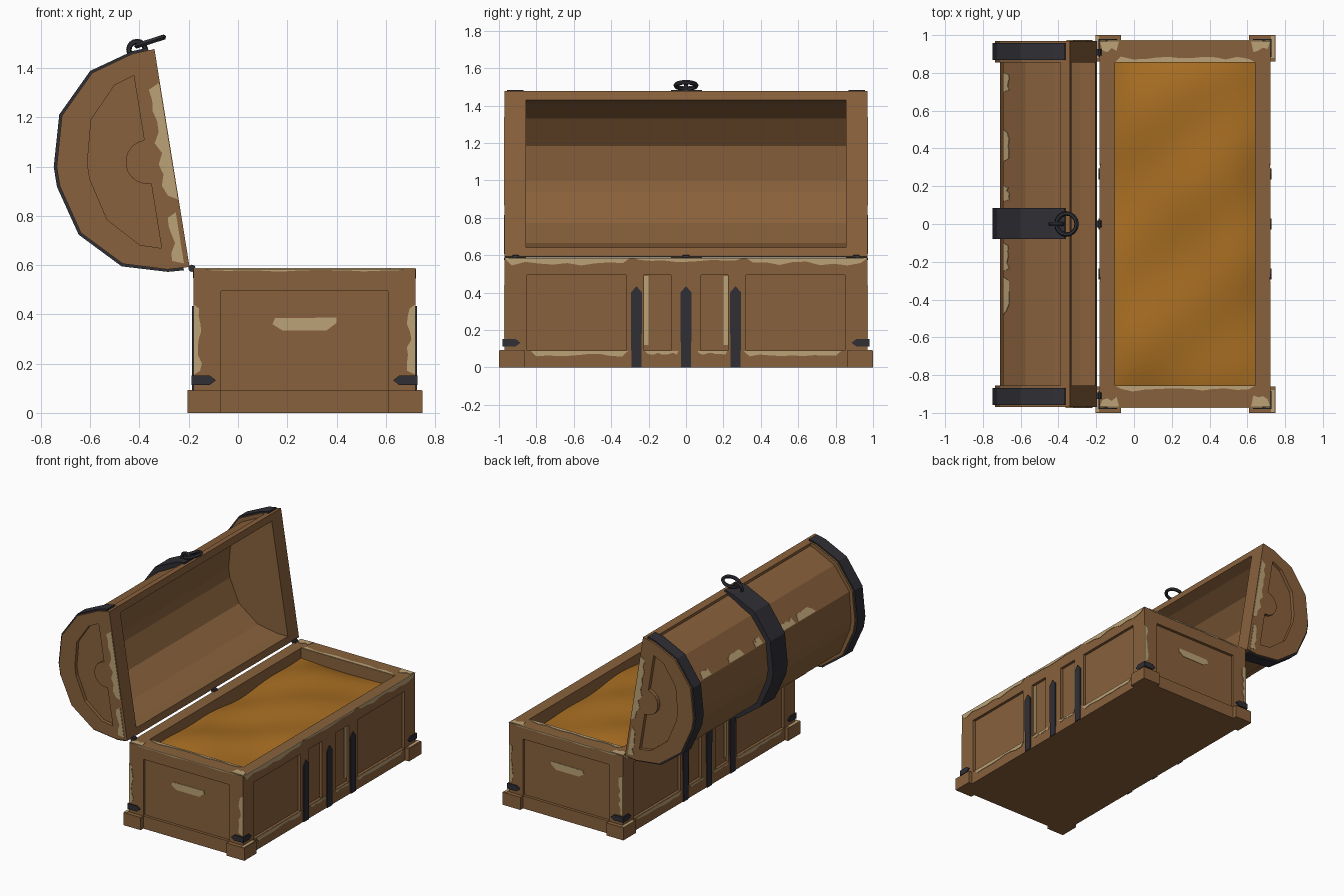
import bpy, bmesh, math, random
from mathutils import Vector

if "Cube" in bpy.data.objects:
    bpy.data.objects.remove(bpy.data.objects["Cube"])
random.seed(4)


def material(name, rgb):
    m = bpy.data.materials.new(name)
    m.diffuse_color = (*rgb, 1)
    m.use_nodes = True
    m.node_tree.nodes["Principled BSDF"].inputs["Base Color"].default_value = m.diffuse_color
    return m


WOOD = material("brown wood", (0.25, 0.12, 0.045))
WORN = material("worn pale wood", (0.50, 0.36, 0.18))
IRON = material("dark iron", (0.028, 0.028, 0.036))
SAND = material("golden sand", (0.39, 0.155, 0.016))


def prisms(name, shapes, mat):
    """Each shape: (loops, d0, d1, mapping); first loop is the outline, others are holes."""
    bm = bmesh.new()
    for loops, d0, d1, mapping in shapes:
        edges, verts = [], []
        for loop in loops:
            vs = [bm.verts.new((a, b, d0)) for a, b in loop]
            edges += [bm.edges.new((vs[i - 1], vs[i])) for i in range(len(vs))]
            verts += vs
        r = bmesh.ops.triangle_fill(bm, use_beauty=True, edges=edges, normal=(0, 0, 1))
        faces = [f for f in r["geom"] if isinstance(f, bmesh.types.BMFace)]
        r = bmesh.ops.extrude_face_region(bm, geom=faces)
        top = [v for v in r["geom"] if isinstance(v, bmesh.types.BMVert)]
        for v in top:
            v.co.z = d1
        for v in verts + top:
            v.co = Vector(mapping(*v.co))
    bmesh.ops.recalc_face_normals(bm, faces=bm.faces[:])
    me = bpy.data.meshes.new(name)
    bm.to_mesh(me)
    bm.free()
    me.materials.append(mat)
    ob = bpy.data.objects.new(name, me)
    bpy.context.collection.objects.link(ob)
    return ob


def rect(a0, a1, b0, b1):
    return [(a0, b0), (a1, b0), (a1, b1), (a0, b1)]


def ragged(a0, a1, b, h, n=9):
    """Worn strip: straight along b, uneven on the side at b + h."""
    pts = [(a0, b)]
    for i in range(n):
        t = (i + 0.5) / n
        pts.append((a0 + (a1 - a0) * t, b + h * random.uniform(0.45, 1.0)))
    return pts + [(a1, b)]


# Mappings from drawing plane (a, b) and depth d into space
CX = 0.27
def side(s): return lambda a, b, d: (CX + s * d, a, b)
def end(s): return lambda a, b, d: (a, s * d, b)
def corner(s, sx): return lambda a, b, d: (CX + sx * (0.45 - b), s * d, a)
def up(a, b, d): return (a, b, d)


U, N = Vector((-0.159, 0.987)), Vector((-0.987, -0.159))
def lid(s=1):
    def f(u, n, d):
        p = Vector((-0.268, 1.035)) + U * u + N * n
        return (p.x, s * d, p.y)
    return f


SIGNS = (-1, 1)

# Body: hollow core and floor
prisms("chest_core", [([rect(-0.16, 0.70, -0.95, 0.95), rect(-0.10, 0.64, -0.855, 0.855)], 0.0, 0.585, up),
                      ([rect(-0.10, 0.64, -0.855, 0.855)], 0.0, 0.1, up)], WOOD)
# Panelled frames on the long sides and ends
holes = [rect(-0.85, -0.32, 0.09, 0.495), rect(-0.225, -0.08, 0.09, 0.495),
         rect(0.08, 0.225, 0.09, 0.495), rect(0.32, 0.85, 0.09, 0.495)]
prisms("side_frames", [([rect(-0.97, 0.97, 0, 0.585)] + holes, 0.43, 0.45, side(s)) for s in SIGNS], WOOD)
prisms("end_frames", [([rect(-0.16, 0.70, 0, 0.585), rect(-0.07, 0.61, 0.09, 0.495)], 0.95, 0.97, end(s))
                      for s in SIGNS], WOOD)
# Corner feet
prisms("corner_feet", [([rect(*x, *y)], 0, 0.09, up) for x in ((-0.205, -0.07), (0.61, 0.75))
                       for y in ((-1.0, -0.86), (0.86, 1.0))], WOOD)

# Iron straps with pointed tips
strap = [(-0.027, 0), (0.027, 0), (0.03, 0.38), (0.03, 0.40), (0.0, 0.435), (-0.03, 0.40), (-0.03, 0.38)]
prisms("iron_straps", [([[(a + y, b) for a, b in strap]], 0.445, 0.457, side(s))
                       for s in SIGNS for y in (-0.265, 0, 0.265)], IRON)
# Corner brackets wrapping each edge
shapes = []
for s in SIGNS:
    for t in SIGNS:
        tip_y = [(0.98 * t, 0.113), (0.91 * t, 0.113), (0.885 * t, 0.132), (0.91 * t, 0.152), (0.98 * t, 0.152)]
        tip_x = [(CX + t * a, b) for a, b in
                 ((0.458, 0.113), (0.385, 0.113), (0.36, 0.132), (0.385, 0.152), (0.458, 0.152))]
        shapes += [([tip_y], 0.445, 0.458, side(s)), ([tip_x], 0.965, 0.98, end(s))]
prisms("corner_brackets", shapes, IRON)

# Sand filling
bm = bmesh.new()
bmesh.ops.create_grid(bm, x_segments=16, y_segments=36, size=1)
for v in bm.verts:
    x, y = v.co.x, v.co.y
    edge = (1 - abs(x) ** 4) * (1 - abs(y) ** 8)
    z = 0.505 + 0.035 * edge + 0.013 * math.sin(4 * y + 2.5 * x) + 0.008 * math.sin(9 * y - 3 * x)
    v.co = (CX + x * 0.372, y * 0.857, z)
me = bpy.data.meshes.new("sand")
bm.to_mesh(me)
bm.free()
me.materials.append(SAND)
me.shade_smooth()
bpy.context.collection.objects.link(bpy.data.objects.new("sand", me))


# Lid profiles, in lid space (u along the opening, n outward)
def arch(half):
    return half + [(-u, n) for u, n in reversed(half)]


outer = arch([(0.448, 0), (0.444, 0.09), (0.393, 0.265), (0.241, 0.414), (0.04, 0.468)])
recess = [(0.417, 0.09), (0.368, 0.25), (0.23, 0.393), (0.037, 0.44)]
shell = arch([(0.448, 0), (0.446, 0.05), (0.424, 0.05)] + recess)
inner = arch([(0.40, 0), (0.388, 0.08), (0.338, 0.23), (0.208, 0.36), (0.033, 0.405)])
panel = arch([(0.355, 0.10), (0.328, 0.185), (0.205, 0.30), (0.032, 0.343)])
panel += [(-0.09 * math.cos(math.pi * i / 10), 0.10 + 0.09 * math.sin(math.pi * i / 10)) for i in range(11)]
prisms("lid_shell", [([shell + inner[::-1]], -0.86, 0.86, lid())], WOOD)
prisms("lid_ends", [([outer], 0.855, 0.945, lid(s)) for s in SIGNS]
       + [([outer, panel], 0.945, 0.97, lid(s)) for s in SIGNS], WOOD)

# Iron bands around the lid
band_out = arch([(0.458, 0.025), (0.454, 0.09), (0.402, 0.272), (0.247, 0.424), (0.041, 0.48)])
band_in = arch([(0.44, 0.025), (0.425, 0.09), (0.365, 0.245), (0.228, 0.388), (0.036, 0.436)])
loop = band_out + band_in[::-1]
prisms("lid_bands", [([loop], 0.868, 0.957, lid(s)) for s in SIGNS]
       + [([loop], -0.08, 0.085, lid())], IRON)

# Hinge knuckles
for y in (-0.91, 0, 0.91):
    bpy.ops.mesh.primitive_cylinder_add(vertices=8, radius=0.015, depth=0.035, location=(-0.187, y, 0.587),
                                        rotation=(math.pi / 2, 0, 0))
    bpy.context.object.name = "hinge_knuckle"
    bpy.context.object.data.materials.append(IRON)
# Pull ring and its staple
for name, loc, rot, R, r in (("pull_ring", (-0.357, 0, 1.508), (0, -0.31, 0), 0.056, 0.012),
                             ("ring_staple", (-0.41, 0, 1.475), (math.pi / 2, 0, 0), 0.033, 0.011)):
    bpy.ops.mesh.primitive_torus_add(major_segments=16, minor_segments=6, major_radius=R, minor_radius=r,
                                     location=loc, rotation=rot)
    bpy.context.object.name = name
    bpy.context.object.data.materials.append(IRON)

# Worn pale patches on the body
P = 0.003
shapes = []
for s in SIGNS:
    for a0, a1, b, h in ((-0.97, -0.3, 0.585, -0.04), (-0.28, 0.3, 0.585, -0.022), (0.32, 0.97, 0.585, -0.04),
                         (-0.83, -0.31, 0.088, -0.03), (0.31, 0.83, 0.088, -0.03), (-0.22, -0.04, 0.088, -0.02),
                         (0.06, 0.22, 0.088, -0.02)):
        shapes.append(([ragged(a0, a1, b, h)], 0.449, 0.45 + P, side(s)))
    for t in SIGNS:
        shapes.append(([rect(*sorted((t * 0.2, t * 0.225)), 0.12, 0.49)], 0.429, 0.43 + P, side(s)))
        shapes.append(([ragged(0.155, 0.44, 0, 0.035)], 0.969, 0.97 + P, corner(s, t)))
        # pale edges on top of the feet and rim corners
        x0 = CX + t * 0.475
        shapes.append(([rect(*sorted((x0, x0 - t * 0.02)), *sorted((s * 0.88, s * 0.995)))], 0.089, 0.09 + P, up))
        x0 = CX + t * 0.45
        shapes.append(([ragged(*sorted((x0, x0 - t * 0.1)), s * 0.965, -s * 0.06, 4)], 0.584, 0.585 + P, up))
    shapes.append(([[(0.15, 0.385), (0.14, 0.36), (0.18, 0.335), (0.36, 0.335), (0.40, 0.365), (0.40, 0.387)]],
                   0.949, 0.95 + P, end(s)))
    shapes.append(([ragged(-0.14, 0.68, 0.585, -0.012, 12)], 0.969, 0.97 + P, end(s)))
    shapes.append(([ragged(-0.1, 0.64, s * 0.857, s * 0.03, 12)], 0.584, 0.585 + P, up))
prisms("body_wear", shapes, WORN)


# Worn pale patches on the lid
def facet(p, q):
    p, q = Vector(p), Vector(q)
    t = (q - p).normalized()
    n = Vector((t.y, -t.x))
    if n.dot(p) < 0:
        n = -n
    def f(a, b, d):
        w = p + t * b + n * d
        return lid()(w.x, w.y, a)
    return f


shapes = []
for s in SIGNS:
    shapes.append(([ragged(-0.17, 0.31, 0.004, 0.06, 11)], 0.969, 0.97 + P, lid(s)))
    shapes.append(([ragged(-0.43, -0.22, 0.02, 0.05, 6)], 0.969, 0.97 + P, lid(s)))
    f = facet((s * 0.23, 0.393), (s * 0.368, 0.25))
    for y0, y1 in ((-0.48, -0.28), (-0.25, -0.1), (0.12, 0.2), (0.33, 0.5), (0.7, 0.8)):
        shapes.append(([ragged(y0, y1, 0.004, 0.055, 5)], -0.001, P, f))
prisms("lid_wear", shapes, WORN)
